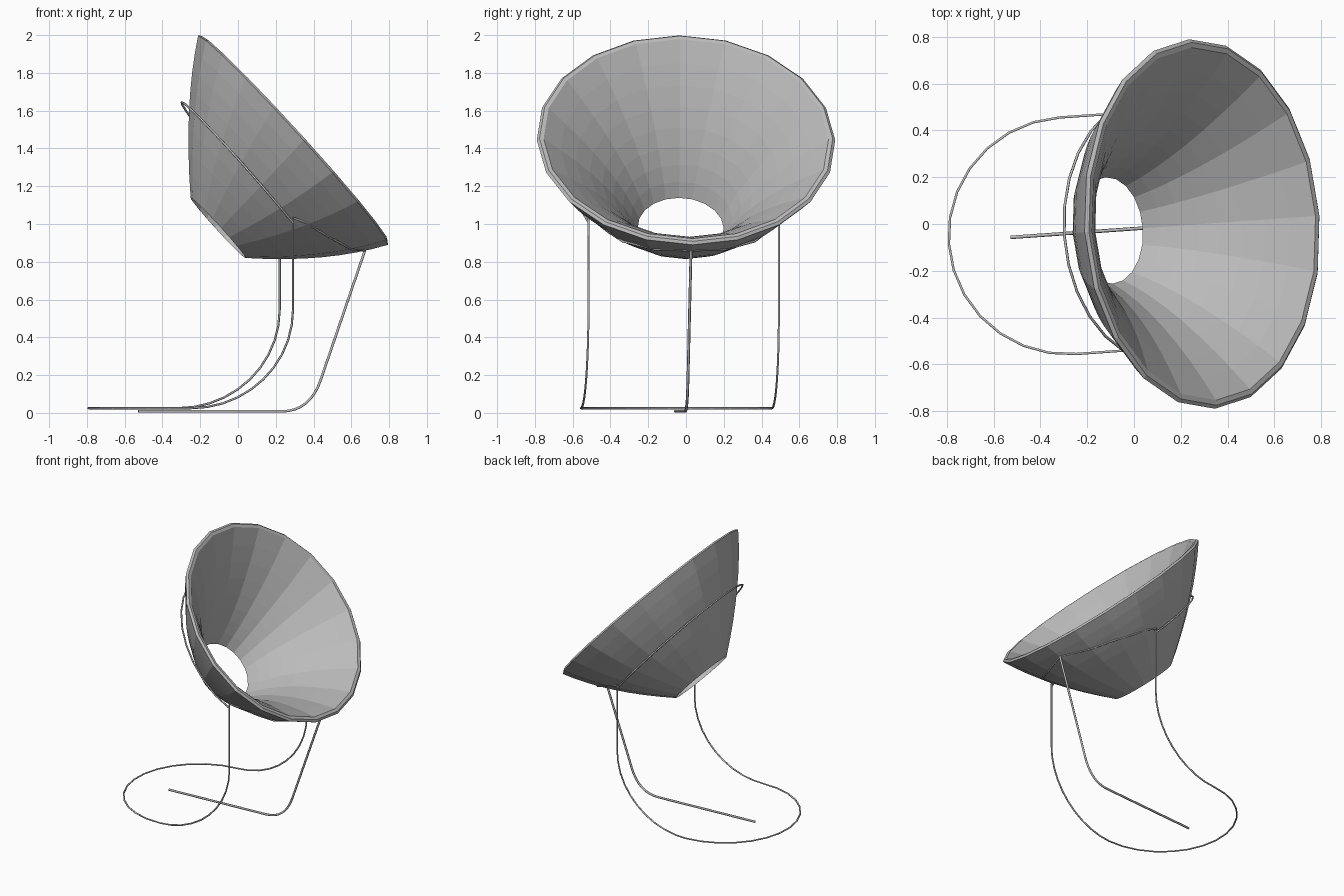
import bpy
import bmesh
from math import sin, cos, pi, radians
from mathutils import Vector

cube = bpy.data.objects.get("Cube")
if cube:
    bpy.data.objects.remove(cube, do_unlink=True)

ORIGIN = Vector((0.29, 0, 0))      # below the middle of the rim
YAW = radians(4)                   # the whole chair is turned slightly
SIDES = 20


def flat_material(name, value):
    mat = bpy.data.materials.new(name)
    mat.use_nodes = True
    colour = (value, value, value, 1)
    mat.diffuse_color = colour
    mat.node_tree.nodes["Principled BSDF"].inputs["Base Color"].default_value = colour
    return mat


grey = flat_material("plain grey", 0.5)


def place(obj):
    obj.location = ORIGIN
    obj.rotation_euler.z = YAW
    obj.data.materials.append(grey)
    bpy.context.collection.objects.link(obj)


# Conical seat: tilted elliptical rings from the hole (t=0) to the rim (t=1)
hole = Vector((-0.397, 0, 0.98))
rim = Vector((0.001, 0, 1.444))
down = Vector((0.672, 0, -0.74))
across = Vector((0, 1, 0))
outward = Vector((0.74, 0, 0.672))


def seat_ring(bm, t, inset, bow, lift=0):
    """Ring at t, with the profile bowed outwards (or inwards if negative)."""
    grow = bow * 4 * t * (1 - t) - inset
    a = 0.216 + 0.533 * t + grow
    b = 0.23 + 0.562 * t + grow
    centre = hole.lerp(rim, t) + outward * lift
    angles = [2 * pi * i / SIDES for i in range(SIDES)]
    return [bm.verts.new(centre + down * a * cos(k) + across * b * sin(k))
            for k in angles]


steps = [i / 8 for i in range(9)]
bm = bmesh.new()
# Bulging outer shell, raised lip, then the flared inner skin
rings = [seat_ring(bm, t, 0, 0.042) for t in steps]
rings.append(seat_ring(bm, 1, 0.014, 0, 0.012))
rings += [seat_ring(bm, t, 0.002 + 0.034 * t, -0.062, 0.01 * t)
          for t in reversed(steps)]
for lower, upper in zip(rings, rings[1:] + rings[:1]):
    for i in range(SIDES):
        j = (i + 1) % SIDES
        bm.faces.new((lower[i], lower[j], upper[j], upper[i]))
bmesh.ops.recalc_face_normals(bm, faces=bm.faces)
mesh = bpy.data.meshes.new("cone_seat")
bm.to_mesh(mesh)
bm.free()
place(bpy.data.objects.new("cone_seat", mesh))


# Bent wire along a path
def wire(name, points, radius=0.0058):
    curve = bpy.data.curves.new(name, "CURVE")
    curve.dimensions = "3D"
    curve.bevel_depth = radius
    curve.bevel_resolution = 1
    curve.use_fill_caps = True
    spline = curve.splines.new("POLY")
    spline.points.add(len(points) - 1)
    for p, co in zip(spline.points, points):
        p.co = (*co, 1)
    obj = bpy.data.objects.new(name, curve)
    place(obj)
    bpy.ops.object.select_all(action="DESELECT")
    obj.select_set(True)
    bpy.context.view_layer.objects.active = obj
    bpy.ops.object.convert(target="MESH")


def mirrored(half, middle=-0.01):
    """Path ending on the centre line, continued onto the other side."""
    other = [(x, -y, z) for x, y, z in reversed(half[:-1])]
    return [(x, y + middle, z) for x, y, z in half + other]


# Legs curving down into a round loop on the floor
leg_top = (-0.035, 0.505, 1.032)
half = [leg_top]
for i in range(11):
    k = pi / 2 * i / 10
    half.append((-0.575 + 0.54 * cos(k), 0.505 + 0.002 * sin(k),
                 0.545 - 0.52 * sin(k)))
for i in range(1, 8):
    k = pi / 2 * i / 7
    half.append((-0.575 - 0.51 * sin(k), 0.507 * cos(k), 0.025))
wire("leg_loop", mirrored(half))

# Hoop around the back of the seat, nearly parallel to the rim
half = [(-0.035, 0.505, 1.007)]
for i in range(1, 10):
    k = radians(65 + 115 * i / 9)
    x = -0.2 + 0.39 * cos(k)
    half.append((x, 0.565 * sin(k), 1.645 - 1.15 * (x + 0.59)))
wire("back_hoop", mirrored(half))

# Brace under the front of the seat
half = [leg_top, (0.03, 0.48, 1.01), (0.12, 0.42, 0.957),
        (0.21, 0.35, 0.908), (0.3, 0.19, 0.866), (0.383, 0, 0.86)]
wire("front_brace", mirrored(half, 0))

# Single front strut with a rounded foot running back along the floor
top, floor_end = Vector((0.383, 0, 0.86)), Vector((-0.82, 0, 0.008))
bend = [Vector((0.15, 0, 0.18)), Vector((0.094, 0, 0.008)), Vector((-0.06, 0, 0.008))]
path = [top]
for i in range(9):
    t = i / 8
    path.append(bend[0].lerp(bend[1], t).lerp(bend[1].lerp(bend[2], t), t))
path.append(floor_end)
wire("front_strut", path, 0.0075)
